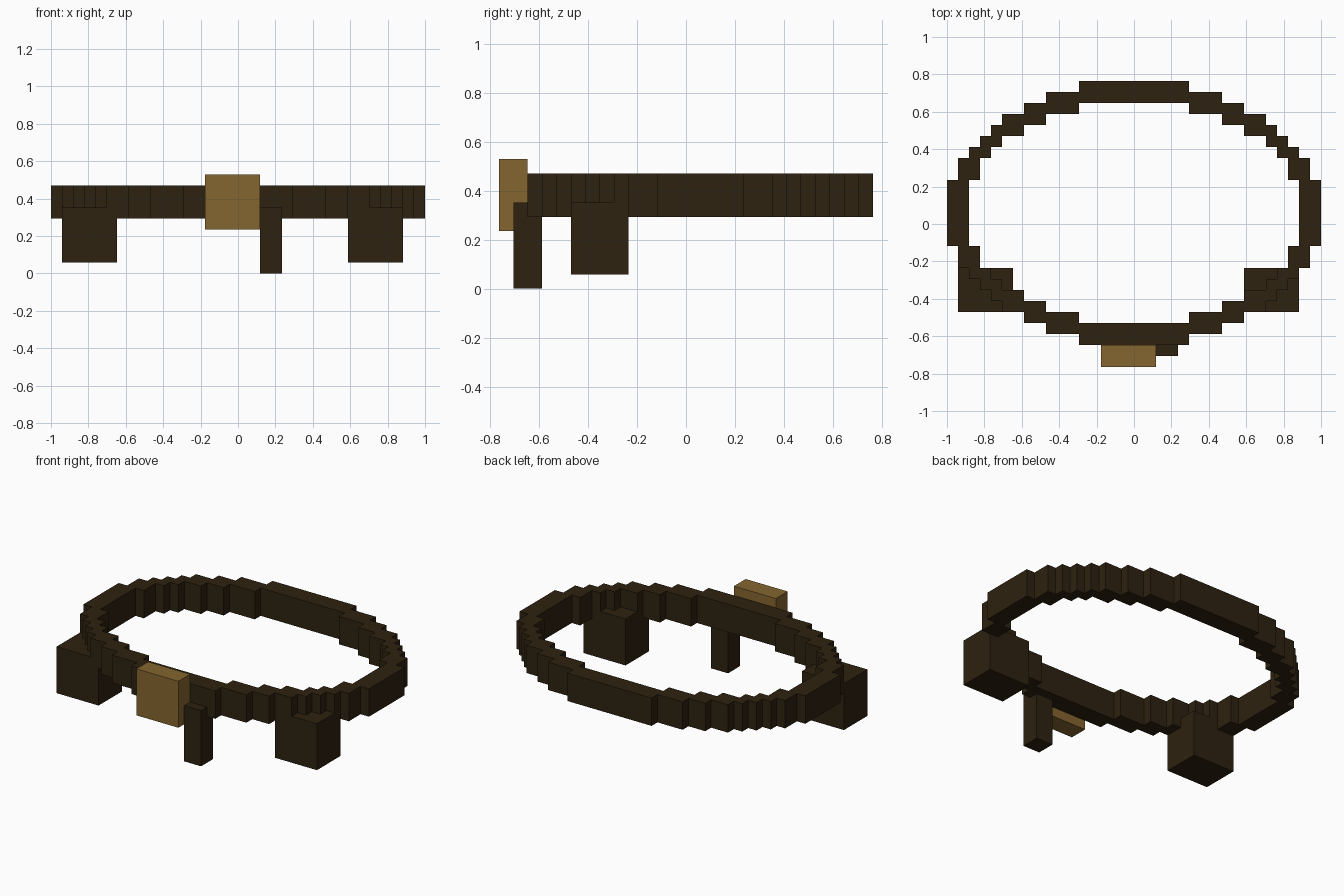
import bpy, bmesh
from mathutils import Vector

if "Cube" in bpy.data.objects:
    bpy.data.objects.remove(bpy.data.objects["Cube"])

U = 2 / 34  # one grid step


def material(name, rgb):
    m = bpy.data.materials.new(name)
    m.diffuse_color = (*rgb, 1)
    m.use_nodes = True
    m.node_tree.nodes["Principled BSDF"].inputs["Base Color"].default_value = m.diffuse_color
    return m


leather = material("dark_leather", (0.027, 0.0159, 0.005))
brass = material("dull_brass", (0.235, 0.132, 0.029))


def blocks(name, boxes, mat):
    """One object from boxes given as (x0, x1, y0, y1, z0, z1) in grid steps."""
    bm = bmesh.new()
    for x0, x1, y0, y1, z0, z1 in boxes:
        cube = bmesh.ops.create_cube(bm, size=1)
        mid = Vector((x0 + x1, y0 + y1, z0 + z1)) / 2
        for v in cube["verts"]:
            v.co = (v.co * Vector((x1 - x0, y1 - y0, z1 - z0)) + mid) * U
    mesh = bpy.data.meshes.new(name)
    bm.to_mesh(mesh)
    bm.free()
    mesh.materials.append(mat)
    obj = bpy.data.objects.new(name, mesh)
    bpy.context.collection.objects.link(obj)
    return obj


# Belt loop: stepped quarter, mirrored in x and y about its own centre
CY = 1
quarter = [(5, 8, 9, 11), (8, 10, 8, 10), (10, 12, 7, 9), (12, 13, 6, 8),
           (13, 14, 5, 7), (14, 15, 5, 6), (14, 16, 3, 5)]
ring = []
for s in (1, -1):
    y0, y1 = sorted((s * 10, s * 12))
    ring.append((-5, 5, y0 + CY, y1 + CY, 5, 8))       # front and back bars
    x0, x1 = sorted((s * 15, s * 17))
    ring.append((x0, x1, CY - 3, CY + 3, 5, 8))        # side bars
    for t in (1, -1):
        for a, b, c, d in quarter:
            x0, x1 = sorted((s * a, s * b))
            y0, y1 = sorted((t * c, t * d))
            ring.append((x0, x1, y0 + CY, y1 + CY, 5, 8))
blocks("belt_loop", ring, leather)

# Pouches at the two front corners
blocks("left_pouch", [(-16, -11, -8, -4, 1, 6)], leather)
blocks("right_pouch", [(10, 15, -8, -4, 1, 6)], leather)

# Hanging strap end and buckle
blocks("strap_end", [(2, 4, -12, -10, 0, 6)], leather)
blocks("buckle", [(-3, 2, -13, -11, 4, 9)], brass)
